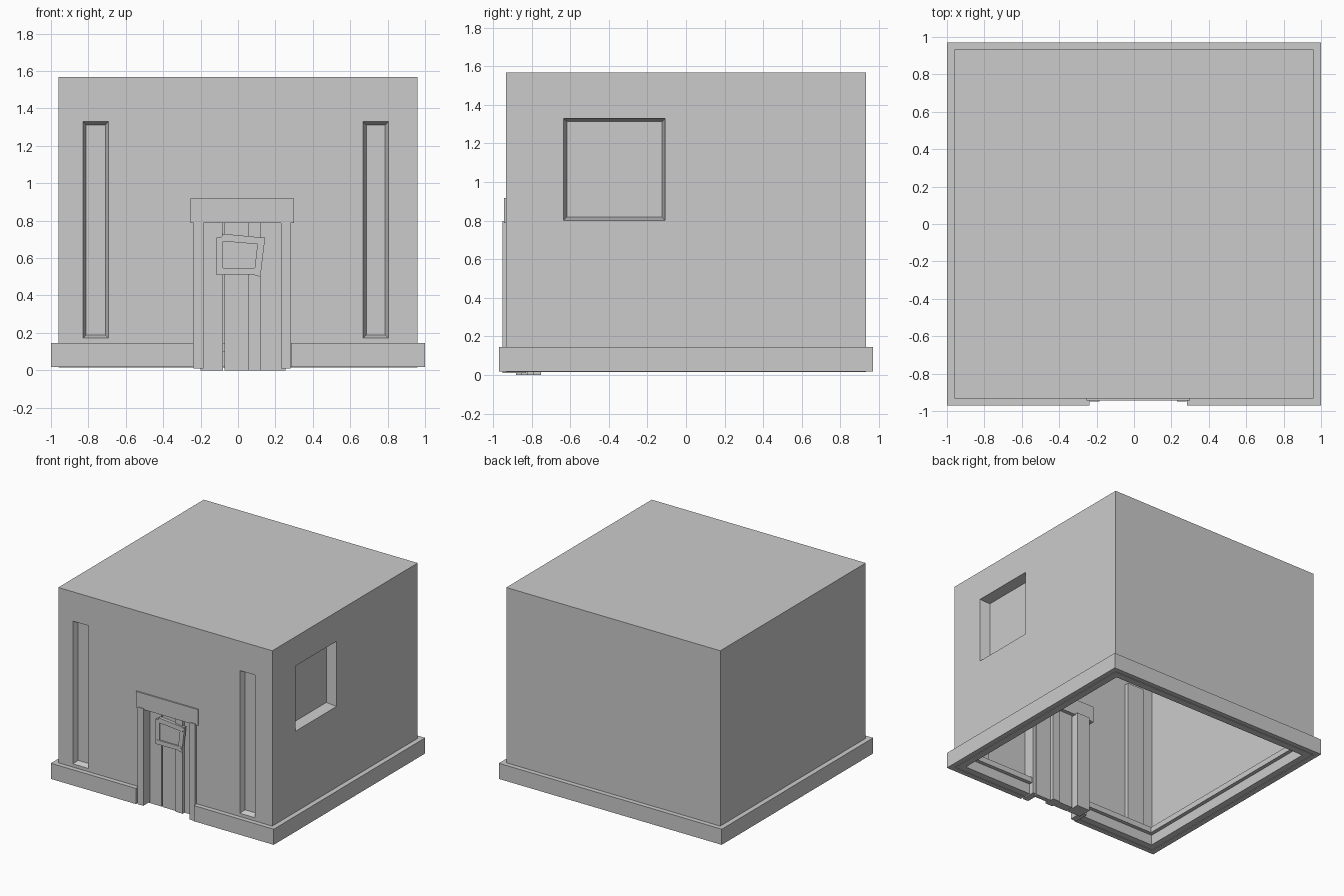
import bpy
import bmesh
from mathutils import Vector

if "Cube" in bpy.data.objects:
    bpy.data.objects.remove(bpy.data.objects["Cube"], do_unlink=True)

# One plain stone colour
stone = bpy.data.materials.new("pale_grey")
stone.use_nodes = True
grey = (0.6, 0.6, 0.6, 1)
stone.diffuse_color = grey
stone.node_tree.nodes["Principled BSDF"].inputs["Base Color"].default_value = grey


def box(name, x, y, z, taper=None, amount=0.018):
    """Box from three (min, max) ranges; taper narrows the end facing that direction."""
    bm = bmesh.new()
    bmesh.ops.create_cube(bm, size=1)
    ranges = (x, y, z)
    size = Vector([b - a for a, b in ranges])
    mid = Vector([(a + b) / 2 for a, b in ranges])
    for v in bm.verts:
        shrink = Vector((0, 0, 0))
        if taper and v.co.dot(Vector(taper)) > 0:
            for i in range(3):
                if not taper[i]:
                    shrink[i] = amount if v.co[i] < 0 else -amount
        v.co = Vector([v.co[i] * size[i] for i in range(3)]) + mid + shrink
    return add(name, bm)


def add(name, bm):
    bmesh.ops.recalc_face_normals(bm, faces=bm.faces)
    mesh = bpy.data.meshes.new(name)
    bm.to_mesh(mesh)
    bm.free()
    mesh.materials.append(stone)
    obj = bpy.data.objects.new(name, mesh)
    bpy.context.collection.objects.link(obj)
    return obj


def carve(obj, cutters):
    """Cut each cutter out of the object, then discard the cutters."""
    for cutter in cutters:
        cutter.hide_render = True
        mod = obj.modifiers.new("cut", "BOOLEAN")
        mod.operation, mod.solver, mod.object = "DIFFERENCE", "EXACT", cutter
    graph = bpy.context.evaluated_depsgraph_get()
    mesh = bpy.data.meshes.new_from_object(obj.evaluated_get(graph))
    obj.modifiers.clear()
    obj.data = mesh
    for cutter in cutters:
        bpy.data.objects.remove(cutter, do_unlink=True)


def slab(name, outline, y):
    """Flat board from an (x, z) outline, running through the y range."""
    bm = bmesh.new()
    face = bm.faces.new([bm.verts.new((px, y[0], pz)) for px, pz in outline])
    ext = bmesh.ops.extrude_face_region(bm, geom=[face])
    verts = [g for g in ext["geom"] if isinstance(g, bmesh.types.BMVert)]
    bmesh.ops.translate(bm, vec=(0, y[1] - y[0], 0), verts=verts)
    return add(name, bm)


# Niches: tapered hollow, and the thin lining that shows inside the room
slit_y, slit_z = (-0.935, -0.89), (0.17, 1.33)
niches = {
    "right_slit": ((-0.83, -0.69), slit_y, slit_z, (0, 1, 0)),
    "left_slit": ((0.668, 0.805), slit_y, slit_z, (0, 1, 0)),
    "side_window": ((0.88, 0.963), (-0.635, -0.107), (0.8, 1.33), (-1, 0, 0)),
}
linings = {
    "right_slit": ((-0.834, -0.686), (-0.926, -0.886), (0.166, 1.334)),
    "left_slit": ((0.664, 0.809), (-0.926, -0.886), (0.166, 1.334)),
    "side_window": ((0.876, 0.954), (-0.639, -0.103), (0.796, 1.334)),
}

# Thin walls and roof, open below
walls = box("walls", (-0.96, 0.96), (-0.932, 0.932), (0.014, 1.567))
cutters = [
    box("cavity", (-0.952, 0.952), (-0.924, 0.924), (-0.1, 1.559)),
    box("door_opening", (-0.2, 0.25), (-1.1, -0.7), (-0.3, 0.8)),
]
carve(walls, cutters + [box("hollow", *n) for n in niches.values()])
for name, ranges in linings.items():
    carve(box(name + "_lining", *ranges), [box("hollow", *niches[name])])

# Plinth running round the base and ledge inside it, both broken at the door
plinth = box("plinth", (-1, 1), (-0.97, 0.97), (0.018, 0.145))
carve(plinth, [
    box("plinth_hole", (-0.9, 0.9), (-0.87, 0.87), (-0.1, 0.1)),
    box("ledge_hole", (-0.87, 0.87), (-0.84, 0.84), (-0.2, 0.3)),
    box("plinth_gap", (-0.237, 0.283), (-1.1, -0.7), (-0.25, 0.4)),
])

# Door frame
box("right_jamb", (-0.238, -0.185), (-0.95, -0.83), (0.01, 0.797))
box("left_jamb", (0.23, 0.281), (-0.95, -0.83), (0.01, 0.797))
box("lintel", (-0.255, 0.3), (-0.943, -0.77), (0.787, 0.917))

# Door planks of uneven depth: left, right, front, back
planks = [(-0.2, -0.08, -0.865, -0.75), (-0.072, 0.055, -0.868, -0.8),
          (0.055, 0.12, -0.88, -0.79), (0.12, 0.255, -0.855, -0.82)]
for i, (a, b, front, back) in enumerate(planks):
    box(f"door_plank_{i + 1}", (a, b), (front, back), (0, 0.795))

# Crooked blank board on the door, framed with four slats
slab("board_panel", [(-0.1, 0.53), (0.11, 0.53), (0.12, 0.7), (-0.1, 0.71)], (-0.884, -0.865))
frame = {
    "board_left_slat": [(-0.115, 0.51), (-0.08, 0.51), (-0.08, 0.715), (-0.115, 0.71)],
    "board_right_slat": [(0.085, 0.51), (0.12, 0.5), (0.145, 0.71), (0.108, 0.71)],
    "board_bottom_slat": [(-0.1, 0.512), (0.12, 0.512), (0.115, 0.547), (-0.1, 0.547)],
    "board_top_slat": [(-0.085, 0.69), (0.13, 0.672), (0.135, 0.709), (-0.085, 0.73)],
}
for i, (name, outline) in enumerate(frame.items()):
    slab(name, outline, (-0.893 - 0.002 * (i // 2), -0.87))
